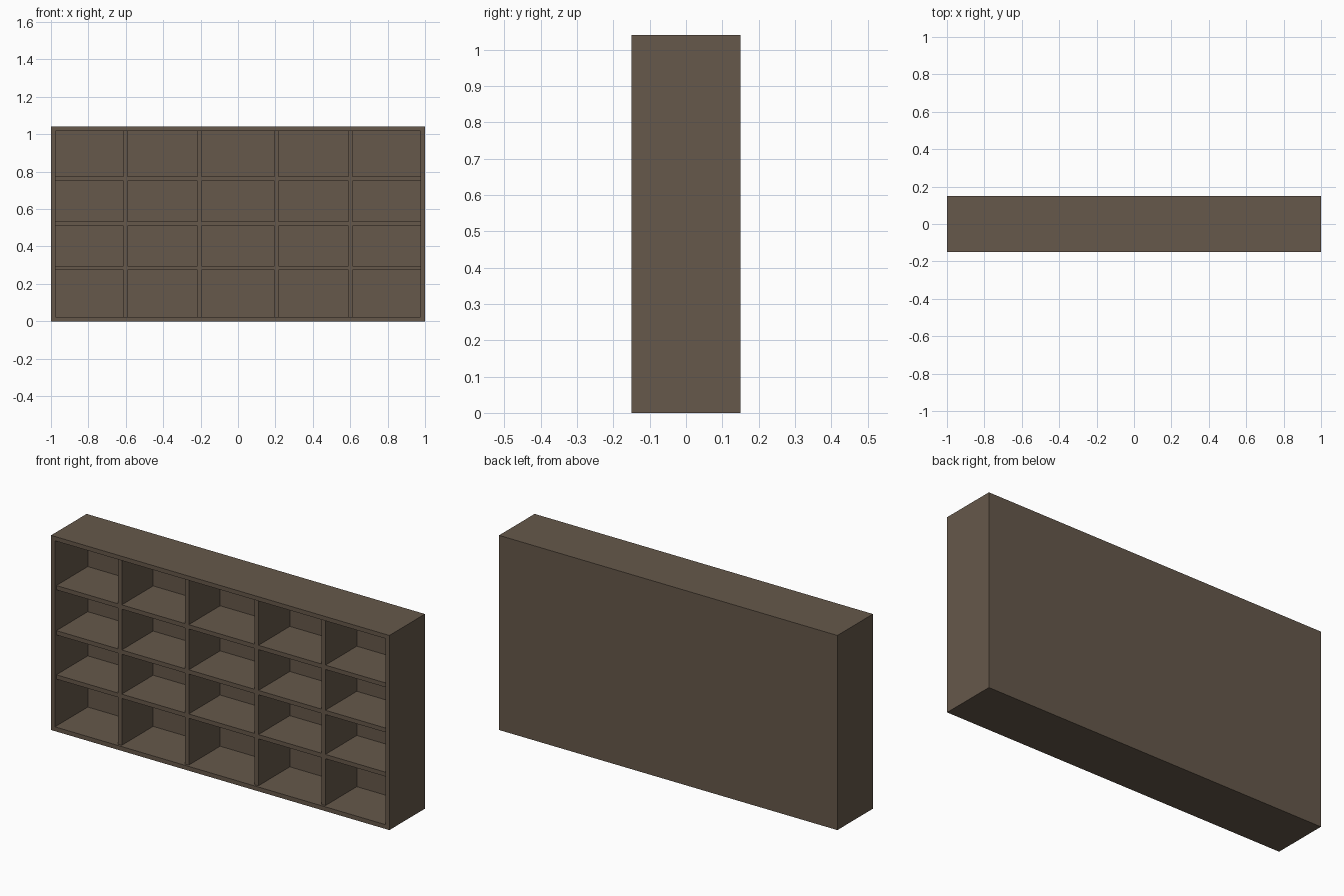
import bpy

if "Cube" in bpy.data.objects:
    bpy.data.objects.remove(bpy.data.objects["Cube"])

# Single dark wood colour
wood = bpy.data.materials.new("dark_brown_wood")
wood.diffuse_color = (0.133, 0.098, 0.069, 1)
wood.use_nodes = True
wood.node_tree.nodes["Principled BSDF"].inputs["Base Color"].default_value = wood.diffuse_color


def box(name, x0, x1, y0, y1, z0, z1):
    verts = [(x, y, z) for x in (x0, x1) for y in (y0, y1) for z in (z0, z1)]
    faces = [(0, 1, 3, 2), (4, 6, 7, 5), (0, 4, 5, 1),
             (2, 3, 7, 6), (0, 2, 6, 4), (1, 5, 7, 3)]
    mesh = bpy.data.meshes.new(name)
    mesh.from_pydata(verts, [], faces)
    mesh.materials.append(wood)
    obj = bpy.data.objects.new(name, mesh)
    bpy.context.collection.objects.link(obj)
    return obj


W, D, H, T = 1.0, 0.15, 1.04, 0.023   # half width, half depth, height, board
RECESS = 0.012                        # inner grid sits behind the frame front
BACK = D - T

# Outer frame and back panel
box("bottom_board", -W, W, -D, D, 0, T)
box("top_board", -W, W, -D, D, H - T, H)
box("left_side", -W, -W + T, -D, D, T, H - T)
box("right_side", W - T, W, -D, D, T, H - T)
box("back_panel", -W + T, W - T, BACK, D, T, H - T)

# Upright dividers
xs = (-0.602, -0.206, 0.206, 0.602)
for i, x in enumerate(xs):
    box(f"divider_{i + 1}", x - T / 2, x + T / 2, -D + RECESS, BACK, T, H - T)

# Shelf pieces fitted between the dividers
edges = [-W + T] + [x + s * T / 2 for x in xs for s in (-1, 1)] + [W - T]
for r, z in enumerate((0.285, 0.521, 0.762)):
    for c in range(5):
        box(f"shelf_{r + 1}_{c + 1}", edges[2 * c], edges[2 * c + 1],
            -D + RECESS, BACK, z - T / 2, z + T / 2)
